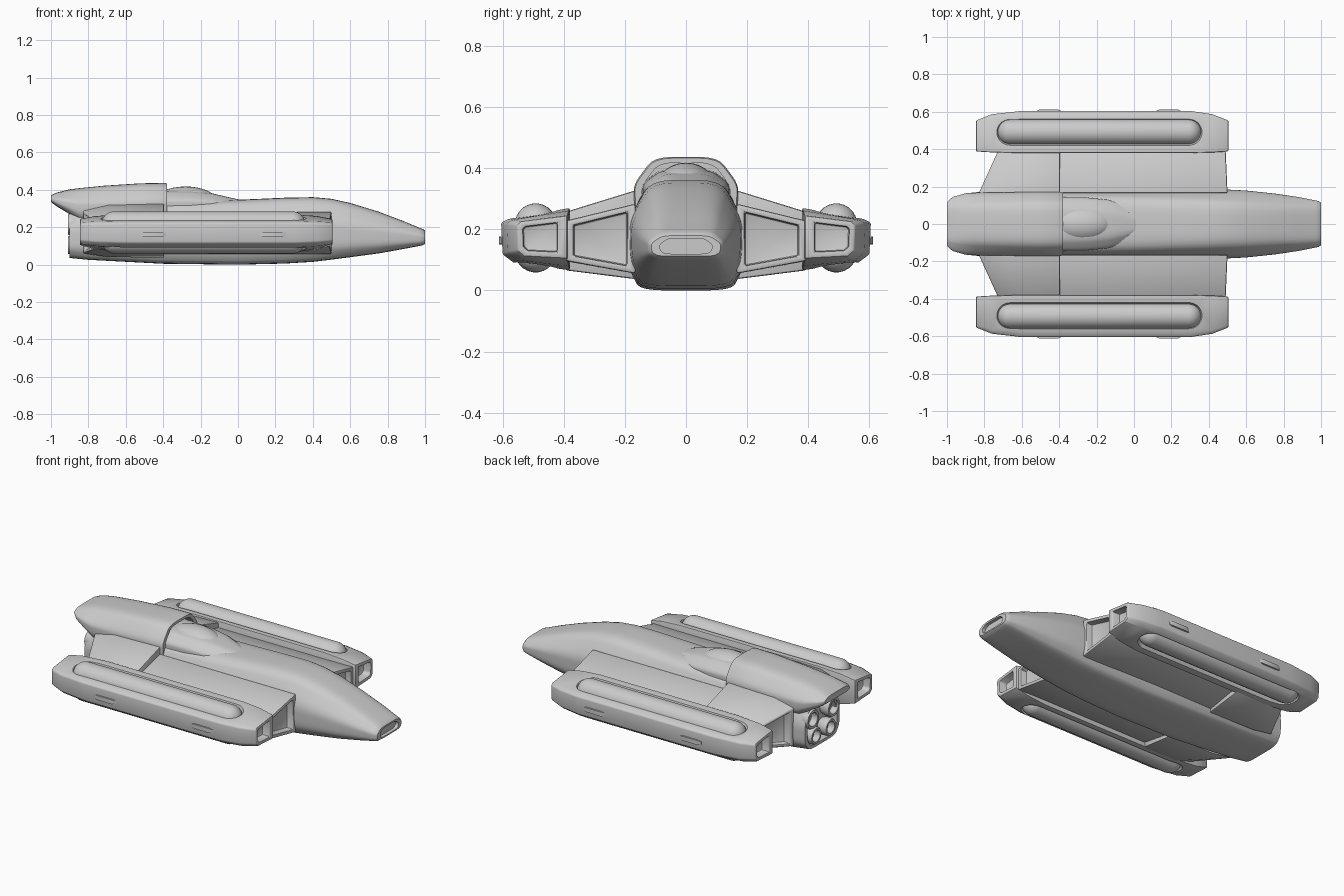
import bpy, bmesh
from math import sin, cos, pi, radians
from mathutils import Vector

if "Cube" in bpy.data.objects:
    bpy.data.objects.remove(bpy.data.objects["Cube"])


def rounded(pts, f=0.3, n=4):
    """Round every corner of a closed (y, z) polygon."""
    out = []
    for i, p in enumerate(pts):
        p, a, b = Vector(p), Vector(pts[i - 1]), Vector(pts[(i + 1) % len(pts)])
        a, b = p.lerp(a, f), p.lerp(b, f)
        for k in range(n + 1):
            t = k / n
            out.append(a.lerp(p, t).lerp(p.lerp(b, t), t))
    return out


def ring(x, pts):
    return [Vector((x, p[0], p[1])) for p in pts]


def pocket(r, scale, depth):
    """Extra rings that sink a recess into an end cap."""
    c = sum(r, Vector()) / len(r)
    lip = [c + (p - c) * scale for p in r]
    return [lip, [p + Vector((depth, 0, 0)) for p in lip]]


def loft(name, rings, back=None, front=None, bevel=0, mirror=False, cutters=()):
    """Skin rings from back (-x) to front (+x), with optional end recesses."""
    rings = list(rings)
    pre = pocket(rings[0], *back)[::-1] if back else []
    post = pocket(rings[-1], front[0], -front[1]) if front else []
    bm = bmesh.new()
    vs = [[bm.verts.new(p) for p in r] for r in pre + rings + post]
    n = len(vs[0])
    for a, b in zip(vs, vs[1:]):
        for i in range(n):
            bm.faces.new((a[i], a[(i + 1) % n], b[(i + 1) % n], b[i]))
    bm.faces.new(vs[0])
    bm.faces.new(vs[-1])
    bmesh.ops.recalc_face_normals(bm, faces=bm.faces)
    me = bpy.data.meshes.new(name)
    bm.to_mesh(me)
    bm.free()
    ob = bpy.data.objects.new(name, me)
    bpy.context.collection.objects.link(ob)
    if bevel:
        m = ob.modifiers.new("bevel", 'BEVEL')
        m.width, m.segments, m.angle_limit = bevel, 2, radians(35)
    for c in cutters:
        m = ob.modifiers.new("groove", 'BOOLEAN')
        m.operation, m.object, m.solver = 'DIFFERENCE', c, 'EXACT'
    if mirror:
        m = ob.modifiers.new("mirror", 'MIRROR')
        m.use_axis = (False, True, False)
    return ob


def body_ring(x, zb, zt, wb, wm, wt, lo=0.2, hi=0.62, f=0.3):
    h = zt - zb
    half = [(wb, zb), (wm * 0.98, zb + lo * h), (wm, zb + hi * h), (wt, zt)]
    return ring(x, rounded(half + [(-y, z) for y, z in half[::-1]], f))


def capsule_rings(x0, x1, y, z, r, h, n=24):
    """Horizontal capsule, stretched vertically by h above and below."""
    out = []
    for cx, a0 in ((x0 + r, -pi / 2), (x1 - r, 0)):
        for k in range(9):
            a = a0 + k / 8 * pi / 2
            rr = max(r * cos(a), 0.003)
            out.append(ring(cx + r * sin(a), [
                (y + rr * cos(t), z + rr * sin(t) + (h if sin(t) > 0 else -h))
                for t in ((i + 0.5) * 2 * pi / n for i in range(n))]))
    return out


# Fuselage with open rear and a notched nose
loft("fuselage", [body_ring(*s) for s in (
    (-0.90, .036, .290, .12, .165, .12),
    (-0.80, .026, .315, .13, .175, .13),
    (-0.40, .005, .335, .15, .187, .14),
    (0.00, .000, .347, .15, .190, .13),
    (0.25, .006, .358, .145, .190, .12),
    (0.40, .015, .361, .14, .188, .115),
    (0.50, .027, .352, .135, .185, .11),
    (0.60, .040, .330, .13, .180, .105),
    (0.75, .060, .284, .12, .164, .095),
    (0.88, .083, .235, .11, .145, .09),
    (0.97, .100, .197, .10, .127, .085),
    (0.99, .105, .190, .098, .122, .082),
    (1.00, .112, .180, .09, .114, .075))],
    back=(0.85, 0.05), front=(0.75, 0.02))

# Engine hood with hollow front mouth
loft("engine_hood", [body_ring(*s, hi=0.55) for s in (
    (-1.00, .335, .372, .09, .118, .08),
    (-0.97, .312, .385, .11, .145, .09),
    (-0.90, .270, .403, .13, .165, .09),
    (-0.85, .245, .409, .145, .168, .095),
    (-0.72, .235, .422, .155, .170, .10),
    (-0.52, .235, .435, .16, .172, .105),
    (-0.39, .235, .437, .16, .172, .105),
    (-0.38, .237, .433, .157, .168, .102))],
    front=(0.86, 0.04))

# Canopy fairing and dome
loft("canopy_fairing", [body_ring(*s) for s in (
    (-0.43, .27, .396, .145, .145, .085),
    (-0.25, .27, .394, .142, .142, .08),
    (-0.14, .27, .382, .13, .13, .07),
    (-0.06, .27, .363, .11, .11, .055),
    (0.03, .27, .343, .06, .06, .03))])
loft("canopy_dome", [ring(-0.28 + 0.17 * sin(a), [
    (max(cos(a), .02) * 0.098 * cos(t), 0.335 + max(cos(a), .02) * 0.083 * sin(t))
    for t in (i * pi / 14 for i in range(28))])
    for a in (-pi / 2 + k * pi / 16 for k in range(17))])

# Wings: a sunken front panel with a framed intake, and a thicker rear part
R, T = 0.165, 0.395


def wing_ring(xr, xt, br, bt, tr, tt):
    return [Vector(p) for p in ((xr, R, br), (xt, T, bt), (xt, T, tt), (xr, R, tr))]


loft("wing", [
    wing_ring(-.41, -.41, .055, .095, .284, .228),
    wing_ring(.50, .49, .055, .097, .284, .228)],
    front=(0.76, 0.04), bevel=0.008, mirror=True)
loft("wing_rear", [
    [Vector(p) for p in ((-.83, R, .06), (-.725, T, .10), (-.725, T, .215), (-.83, R, .29))],
    wing_ring(-.70, -.62, .040, .068, .320, .252),
    wing_ring(-.395, -.395, .037, .066, .328, .257)],
    back=(0.80, 0.04), bevel=0.008, mirror=True)

# Side pods with grooves for the capsules and a duct at each end
cutters = [loft("groove_cutter", capsule_rings(-.74, .37, .495, z, .076, 0))
           for z in (.275, .058)]
for c in cutters:
    c.hide_render = True
mid = [(.380, .066), (.565, .092), (.600, .118), (.605, .222), (.58, .234), (.380, .270)]
tip = [(.388, .105), (.53, .112), (.55, .130), (.553, .215), (.54, .226), (.388, .245)]
near = [(a[0] * .65 + b[0] * .35, a[1] * .65 + b[1] * .35) for a, b in zip(mid, tip)]
loft("side_pod", [ring(x, p) for x, p in (
    (-.845, tip), (-.76, near), (-.60, mid), (.30, mid), (.42, near), (.505, tip))],
    back=(0.68, 0.05), front=(0.68, 0.05), bevel=0.006, mirror=True, cutters=cutters)
loft("pod_capsule", capsule_rings(-.73, .36, .492, .172, .068, .045), mirror=True)

# Small raised tabs on the pod sides
for x in (-.455, .185):
    loft("pod_tab", [ring(x + dx, [(.59, .163 - h), (y, .163 - h), (y, .163 + h), (.59, .163 + h)])
                     for dx, y, h in ((-.068, .604, .008), (-.05, .612, .013),
                                      (.05, .612, .013), (.068, .604, .008))], mirror=True)

# Exhaust nozzles
for name, y, z, r in (("upper_nozzle", .098, .215, .058), ("lower_nozzle", .068, .105, .050)):
    loft(name, [ring(x, [(y + r * s * cos(i * pi / 12), z + r * s * sin(i * pi / 12))
                         for i in range(24)])
                for x, s in ((-.91, .92), (-.90, 1), (-.87, 1), (-.83, .75))],
         back=(0.75, 0.04), mirror=True)

# Bake modifiers, then smooth while keeping hard edges
bpy.ops.object.select_all(action='DESELECT')
for ob in bpy.context.collection.objects:
    if ob not in cutters:
        ob.select_set(True)
        bpy.context.view_layer.objects.active = ob
bpy.ops.object.convert(target='MESH')
bpy.ops.object.shade_smooth_by_angle(angle=radians(32))
for c in cutters:
    bpy.data.objects.remove(c)
